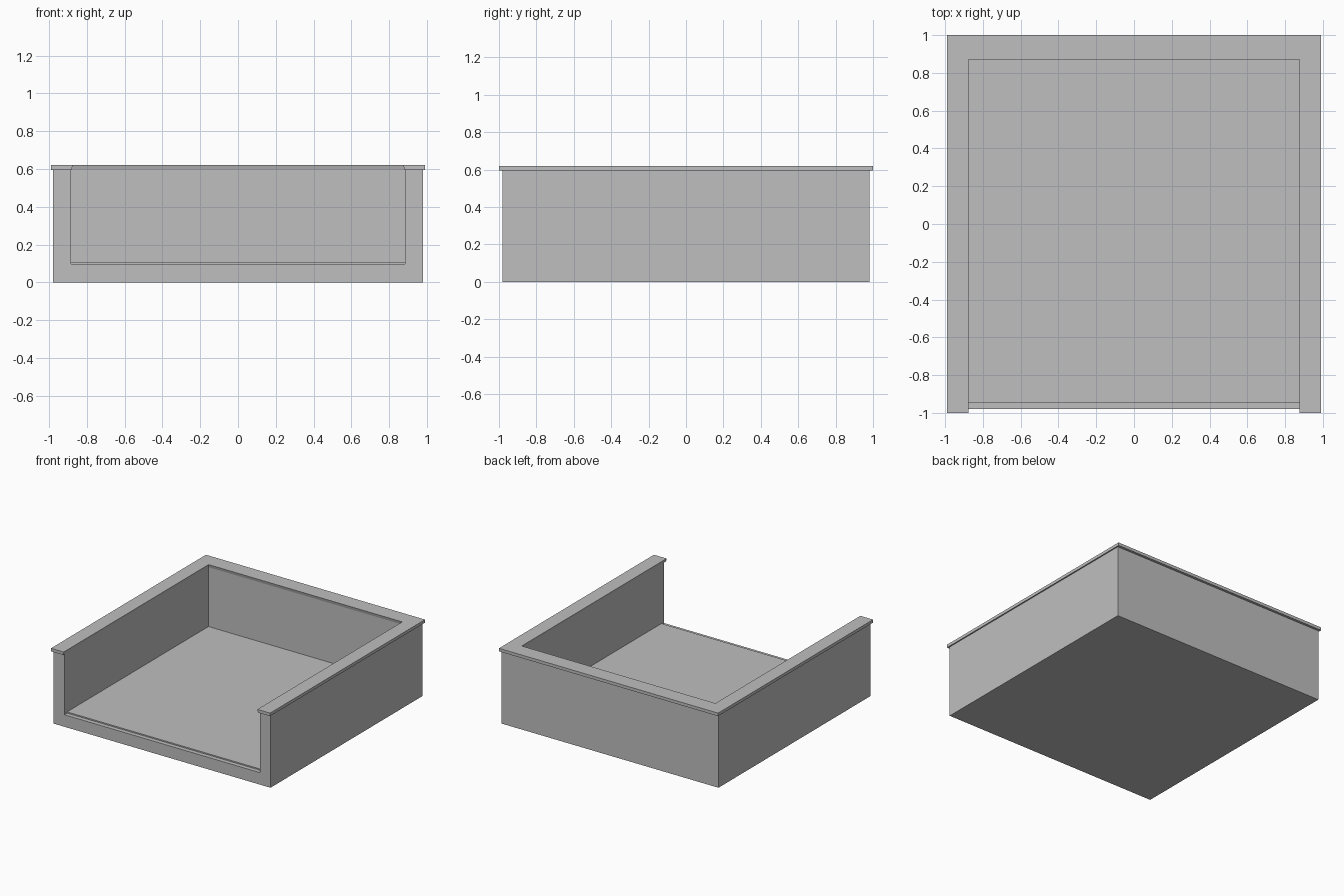
import bpy, bmesh

if "Cube" in bpy.data.objects:
    bpy.data.objects.remove(bpy.data.objects["Cube"])

grey = bpy.data.materials.new("plain_grey")
grey.diffuse_color = (0.52, 0.52, 0.52, 1)
grey.use_nodes = True
grey.node_tree.nodes["Principled BSDF"].inputs["Base Color"].default_value = grey.diffuse_color


def finish(name, bm):
    bmesh.ops.recalc_face_normals(bm, faces=bm.faces[:])
    mesh = bpy.data.meshes.new(name)
    bm.to_mesh(mesh)
    bm.free()
    mesh.materials.append(grey)
    obj = bpy.data.objects.new(name, mesh)
    bpy.context.collection.objects.link(obj)
    return obj


def box(name, x0, x1, y0, y1, z0, z1):
    bm = bmesh.new()
    bmesh.ops.create_cube(bm, size=1)
    for v in bm.verts:
        v.co.x = x1 if v.co.x > 0 else x0
        v.co.y = y1 if v.co.y > 0 else y0
        v.co.z = z1 if v.co.z > 0 else z0
    return finish(name, bm)


def u_outline(xo, xi, y_front, y_back, y_inner):
    """Outline of a U open to the front."""
    return [(-xo, y_front), (-xi, y_front), (-xi, y_inner), (xi, y_inner),
            (xi, y_front), (xo, y_front), (xo, y_back), (-xo, y_back)]


def loft(name, low, high, z0, z1):
    """Solid between two matching outlines."""
    bm = bmesh.new()
    a = [bm.verts.new((x, y, z0)) for x, y in low]
    b = [bm.verts.new((x, y, z1)) for x, y in high]
    bm.faces.new(a)
    bm.faces.new(b)
    n = len(a)
    for i in range(n):
        j = (i + 1) % n
        bm.faces.new((a[i], a[j], b[j], b[i]))
    return finish(name, bm)


# Tray body: a solid block with the open-fronted well cut out
body = box("tray_body", -0.98, 0.98, -0.98, 0.98, 0, 0.595)
cutter = box("well_cutter", -0.883, 0.883, -1.2, 0.88, 0.098, 0.8)
cutter.hide_render = True
cutter.hide_viewport = True
cut = body.modifiers.new("well", 'BOOLEAN')
cut.operation = 'DIFFERENCE'
cut.solver = 'EXACT'
cut.object = cutter

# Raised floor panel, set back from the front lip
box("floor_panel", -0.883, 0.883, -0.945, 0.88, 0.098, 0.108)

# Overhanging cap with slightly sloped inner edges
loft("wall_cap",
     u_outline(0.99, 0.881, -1.0, 1.0, 0.876),
     u_outline(0.99, 0.875, -1.0, 1.0, 0.87), 0.595, 0.62)
